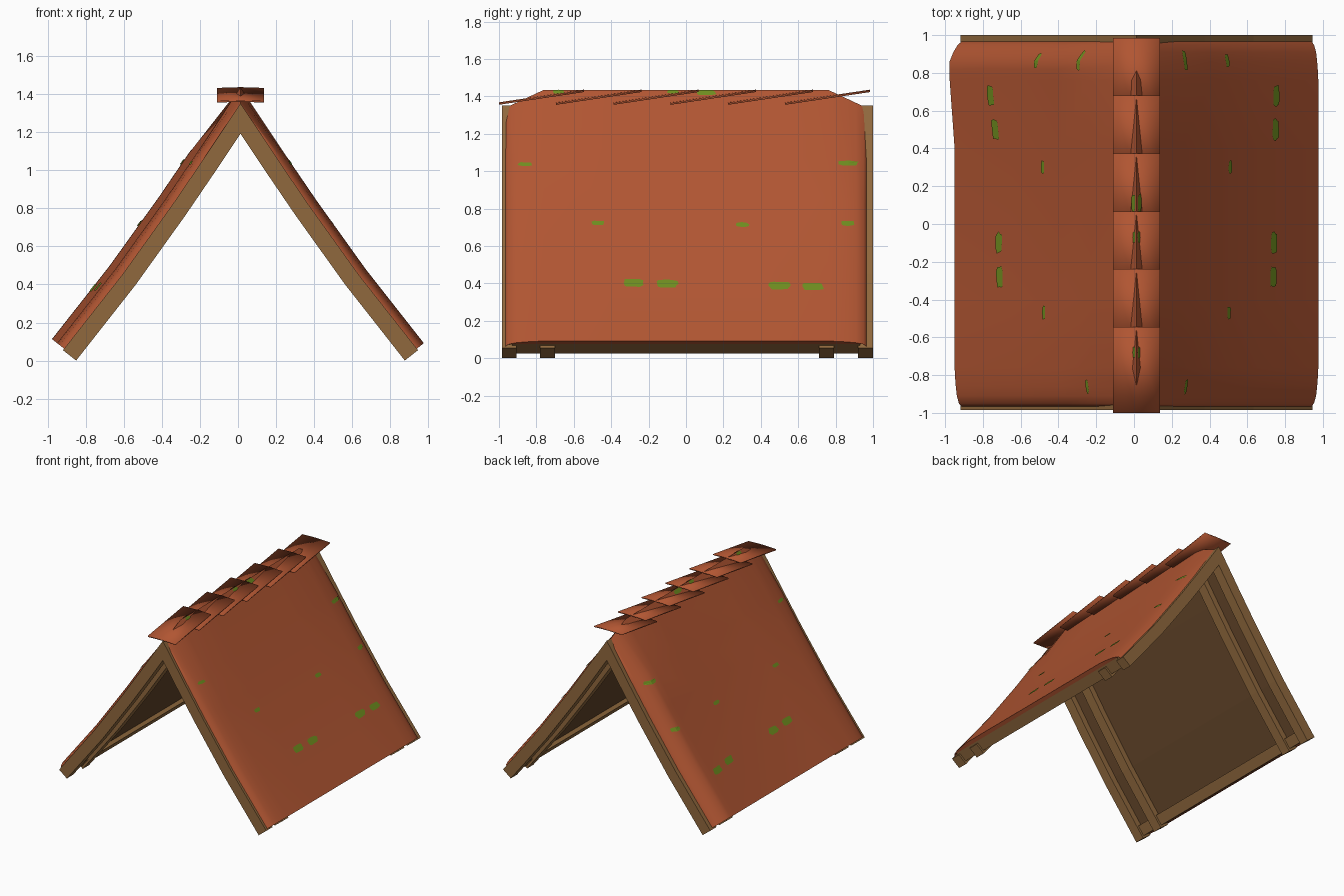
import bpy, bmesh, math, random
from mathutils import Vector
from mathutils.bvhtree import BVHTree

if "Cube" in bpy.data.objects:
    bpy.data.objects.remove(bpy.data.objects["Cube"], do_unlink=True)
random.seed(4)
CX = 0.013


def material(name, rgb):
    m = bpy.data.materials.new(name)
    m.use_nodes = True
    m.diffuse_color = (*rgb, 1)
    m.node_tree.nodes["Principled BSDF"].inputs["Base Color"].default_value = (*rgb, 1)
    return m


WOOD = material("wood", (0.28, 0.14, 0.047))
DARK = material("dark_wood", (0.135, 0.064, 0.024))
CLAY = material("clay", (0.44, 0.092, 0.032))
MOSS = material("moss", (0.155, 0.265, 0.014))


def make(name, verts, faces, mat, recalc=True, smooth=0):
    mesh = bpy.data.meshes.new(name)
    mesh.from_pydata(verts, [], faces)
    if recalc:
        bm = bmesh.new()
        bm.from_mesh(mesh)
        bmesh.ops.recalc_face_normals(bm, faces=bm.faces)
        bm.to_mesh(mesh)
        bm.free()
    mesh.materials.append(mat)
    ob = bpy.data.objects.new(name, mesh)
    bpy.context.collection.objects.link(ob)
    if smooth:
        bpy.ops.object.select_all(action="DESELECT")
        ob.select_set(True)
        bpy.context.view_layer.objects.active = ob
        bpy.ops.object.shade_smooth_by_angle(angle=math.radians(smooth))
    return ob


# Sagging roof slope, from ridge to eave
SLOPE = [Vector(p) for p in ((0, 1.35), (0.2, 1.05), (0.36, 0.815), (0.62, 0.452), (0.932, 0.055))]


def slope_normal(i):
    d = (SLOPE[i + 1] - SLOPE[i]).normalized()
    return Vector((-d.y, d.x))


def profile(d, trim=0.0):
    """Slope moved outward by d, shortened at the eave by trim."""
    n = len(SLOPE) - 1
    pts = [SLOPE[0] + Vector((0, d / slope_normal(0).y))]
    for i in range(1, n):
        pts.append(SLOPE[i] + (slope_normal(i - 1) + slope_normal(i)).normalized() * d)
    along = (SLOPE[n] - SLOPE[n - 1]).normalized()
    pts.append(SLOPE[n] + slope_normal(n - 1) * d - along * trim)
    return pts


def both_sides(pts):
    """Left eave over the ridge to the right eave."""
    return [Vector((-p.x, p.y)) for p in reversed(pts[1:])] + list(pts)


def band(name, outer, inner, y0, y1, mat):
    """Solid between two profiles, extruded along y."""
    n = len(outer)
    verts = [(p.x + CX, y, p.y) for y in (y0, y1) for p in list(outer) + list(inner)]
    faces = []
    for i in range(n - 1):
        a, b, c, d = i, i + 1, n + i + 1, n + i
        k = 2 * n
        faces += [(a, b, c, d), (a + k, d + k, c + k, b + k),
                  (a, a + k, b + k, b), (d, c, c + k, d + k)]
    for a, b in ((0, n), (n - 1, 2 * n - 1)):
        faces.append((a, b, b + 2 * n, a + 2 * n))
    return make(name, verts, faces, mat)


# Rafter frames
rafter_out, rafter_in = both_sides(profile(0)), both_sides(profile(-0.088))
for name, y0, y1 in (("front_rafters", -0.985, -0.905), ("front_inner_rafters", -0.78, -0.70),
                     ("back_inner_rafters", 0.71, 0.79), ("back_rafters", 0.92, 1.0)):
    band(name, rafter_out, rafter_in, y0, y1, WOOD)

# Boards under the tiles
band("ceiling_boards", both_sides(profile(-0.003, 0.03)), both_sides(profile(-0.04, 0.03)),
     -0.93, 0.94, DARK)

# Eave rails
for side, name in ((1, "left_eave_rail"), (-1, "right_eave_rail")):
    ends = [[Vector((side * p.x, p.y)) for p in (profile(d, 0.1)[-1], profile(d, 0.017)[-1])]
            for d in (0.02, -0.07)]
    band(name, ends[0], ends[1], -0.93, 0.93, WOOD)

# Clay roof covering with rounded gable edges and one lifted corner
HALF = [(0.97, -0.02), (0.965, 0.0), (0.95, 0.018), (0.91, 0.032), (0.86, 0.039),
        (0.82, 0.043), (0.76, 0.047), (0.4, 0.047)]
columns = [(-y, d) for y, d in HALF] + [(y, d) for y, d in reversed(HALF)]


def lift(y):
    return 0.042 * max(0, min((y - 0.4) / 0.46, (0.965 - y) / 0.1))


verts = []
for y, d in columns:
    right = profile(d, 0.01)
    # The crest slopes down towards both gables
    right[0].y = min(right[0].y, 1.435 - 0.47 * (abs(y) - 0.76))
    left = [right[0]] + profile(d + lift(y), 0.01)[1:]
    lip = profile(min(d, 0.02) - 0.004, 0.014)[-1]
    left.append(lip)
    right.append(lip)
    section = [(-p.x, p.y) for p in reversed(left[1:])] + [(p.x, p.y) for p in right]
    verts += [(x + CX, y, z) for x, z in section]
m = len(section)
faces = [(j * m + i, j * m + i + 1, (j + 1) * m + i + 1, (j + 1) * m + i)
         for j in range(len(columns) - 1) for i in range(m - 1)]
make("roof_covering", verts, faces, CLAY, recalc=False, smooth=40)
tree = BVHTree.FromPolygons(verts, faces)

# Overlapping ridge tiles with softened edges
SEG = 2
for k in range(6):
    verts = []
    y0 = -1 + k * 0.306
    for y, z in ((y0, 1.364), (y0 + 0.455, 1.432)):
        for t in (0, -0.009):
            for i in range(SEG + 1):
                u = 2 * i / SEG - 1
                verts.append((CX + u * 0.124, y, z + 0.004 * (1 - u * u) + t))
    n = SEG + 1
    faces = [(0, n, 3 * n, 2 * n), (n - 1, 2 * n - 1, 4 * n - 1, 3 * n - 1)]
    for i in range(SEG):
        for a, b in ((0, 1), (1, 3), (3, 2), (2, 0)):
            faces.append((a * n + i, a * n + i + 1, b * n + i + 1, b * n + i))
    make(f"ridge_tile_{k + 1}", verts, faces, CLAY, smooth=110)

# Moss patches laid on the covering: y, z, half length, half height
PATCHES = [(0.68, 0.38, 0.057, 0.022), (0.5, 0.385, 0.057, 0.022), (-0.1, 0.395, 0.057, 0.022),
           (-0.28, 0.4, 0.057, 0.022), (0.3, 0.712, 0.036, 0.012), (-0.47, 0.72, 0.036, 0.012),
           (0.865, 0.718, 0.038, 0.014), (0.865, 1.04, 0.055, 0.013), (-0.86, 1.035, 0.04, 0.01),
           (0.11, 1.417, 0.05, 0.014), (-0.07, 1.422, 0.03, 0.01), (-0.68, 1.422, 0.03, 0.01)]


def squarish(t):
    return math.copysign(abs(t) ** 0.6, t)


for side, label in ((1, "left"), (-1, "right")):
    verts, faces = [], []
    for y, z, w, h in PATCHES:
        ring = [(y, z)]
        for i in range(16):
            a = side * math.tau * i / 16
            r = random.uniform(0.85, 1.08)
            ring.append((y + w * r * squarish(math.cos(a)), z + h * r * squarish(math.sin(a))))
        hits = [tree.ray_cast(Vector((side * 3, p, q)), Vector((-side, 0, 0)))[0] for p, q in ring]
        if None in hits:
            continue
        base = len(verts)
        verts += [hit + Vector((side * 0.005, 0, 0.003)) for hit in hits]
        faces += [(base, base + 1 + i, base + 1 + (i + 1) % 16) for i in range(16)]
    make(f"{label}_moss", verts, faces, MOSS, recalc=False)
